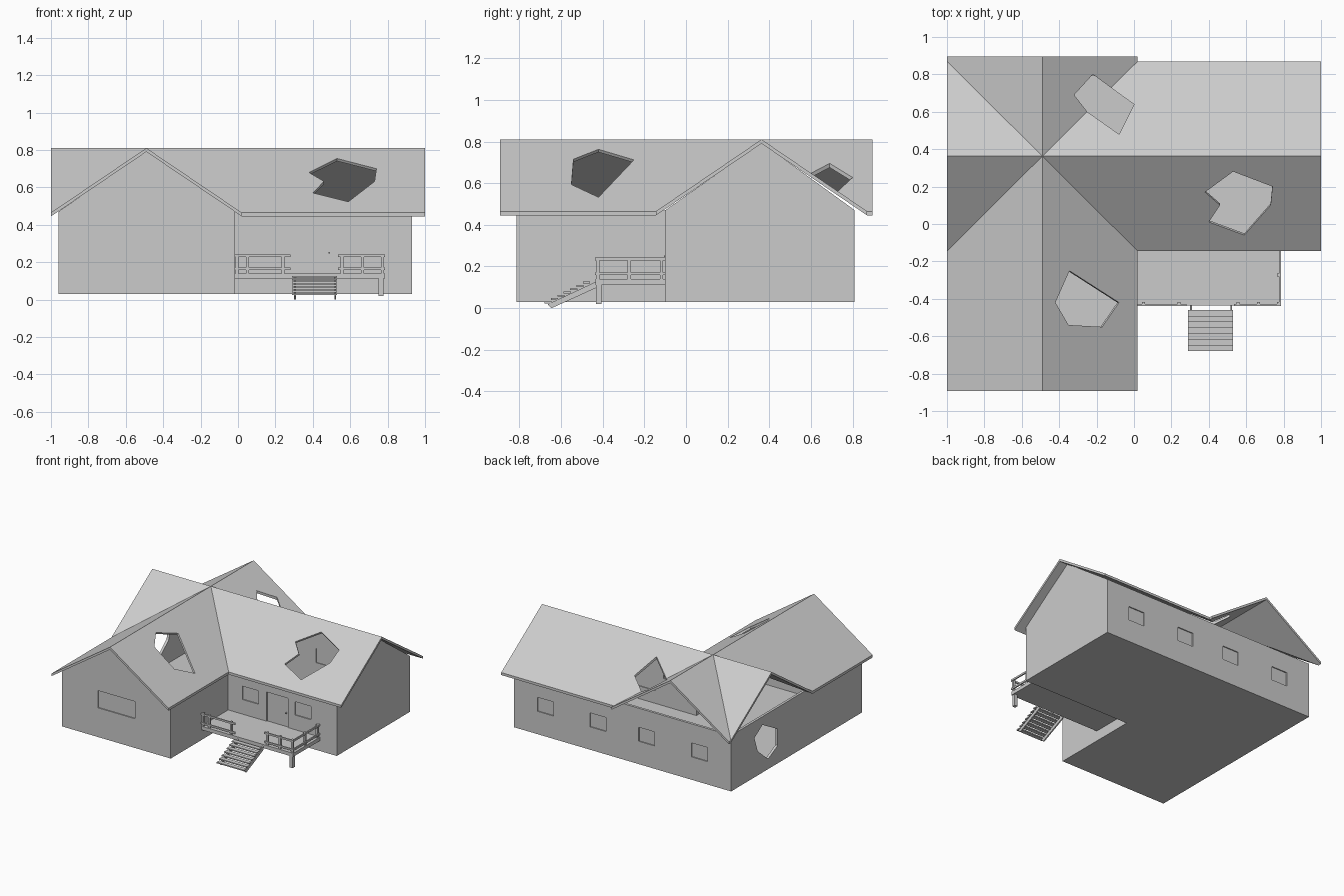
import bpy, bmesh
from mathutils import Vector

if "Cube" in bpy.data.objects:
    bpy.data.objects.remove(bpy.data.objects["Cube"])


def finish(name, bm):
    bmesh.ops.recalc_face_normals(bm, faces=bm.faces)
    me = bpy.data.meshes.new(name)
    bm.to_mesh(me)
    bm.free()
    ob = bpy.data.objects.new(name, me)
    bpy.context.collection.objects.link(ob)
    return ob


def extrude_faces(bm, vec):
    """Turn an open sheet into a solid by extruding it along vec."""
    res = bmesh.ops.extrude_face_region(bm, geom=bm.faces[:], use_keep_orig=True)
    moved = [g for g in res["geom"] if isinstance(g, bmesh.types.BMVert)]
    bmesh.ops.translate(bm, verts=moved, vec=vec)


def prism(name, pts, vec):
    bm = bmesh.new()
    bm.faces.new([bm.verts.new(p) for p in pts])
    extrude_faces(bm, vec)
    return finish(name, bm)


def box(name, x0, x1, y0, y1, z0, z1):
    return prism(name, [(x0, y0, z0), (x1, y0, z0), (x1, y1, z0), (x0, y1, z0)],
                 (0, 0, z1 - z0))


def cut(ob, cutter):
    cutter.hide_render = True
    m = ob.modifiers.new("cut", 'BOOLEAN')
    m.operation = 'DIFFERENCE'
    m.solver = 'EXACT'
    m.object = cutter
    bpy.context.view_layer.objects.active = ob
    bpy.ops.object.modifier_apply(modifier=m.name)
    bpy.data.objects.remove(cutter)


glass = bpy.data.materials.new("pane_grey")
glass.diffuse_color = (0.9, 0.9, 0.9, 1)
glass.use_nodes = True
glass.node_tree.nodes["Principled BSDF"].inputs["Base Color"].default_value = glass.diffuse_color

# Walls and floor: hollow L-shaped shell
T = 0.02
XL, XM, XR = -0.96, -0.015, 0.93
YF, YM, YB = -0.815, -0.10, 0.81
BASE, TOP = 0.03, 0.47


def l_shape(name, d, z0, z1):
    pts = [(XL + d, YF + d), (XM - d, YF + d), (XM - d, YM + d),
           (XR - d, YM + d), (XR - d, YB - d), (XL + d, YB - d)]
    return prism(name, [(x, y, z0) for x, y in pts], (0, 0, z1 - z0))


walls = l_shape("walls", 0, BASE, TOP)
cut(walls, l_shape("wall_hollow", T, BASE + 0.01, 0.7))

# Filled gables on the front and right ends; left and back stay open
RX, RY = -0.49, 0.3625
prism("front_gable", [(XL, YF, TOP), (XM, YF, TOP), (RX, YF, 0.795)], (0, T, 0))
prism("right_gable", [(XR, YM, TOP), (XR, YB, TOP), (XR, RY, 0.795)], (-T, 0, 0))


# Openings with recessed panes
def opening(name, x0, x1, z0, z1, y, inward, mat=True):
    cut(walls, box("opening", x0, x1, y - 0.04, y + 0.04, z0, z1))
    a, b = sorted((y + inward * 0.008, y + inward * 0.014))
    ob = box(name, x0, x1, a, b, z0, z1)
    if mat:
        ob.data.materials.append(glass)
    return ob


opening("front_wide_window", -0.65, -0.325, 0.26, 0.395, YF, 1)
for x in (0.11, 0.565):
    opening("porch_window", x, x + 0.14, 0.255, 0.36, YM, 1)
for x in (-0.683, -0.225, 0.198, 0.656):
    opening("back_window", x - 0.07, x + 0.07, 0.21, 0.32, YB, -1)
opening("door", 0.32, 0.505, 0.14, 0.37, YM, 1, False)
box("door_knob", 0.485, 0.493, YM - 0.006, YM + 0.01, 0.245, 0.253)

# Broken hole in the left wall
cut(walls, prism("wall_hole", [(XL - 0.05, y, z) for y, z in
    [(0.52, 0.34), (0.42, 0.405), (0.23, 0.30), (0.23, 0.17), (0.35, 0.11), (0.48, 0.22)]],
    (0.1, 0, 0)))

# Roof: two crossing gables sharing one centre point, four valleys
X0, X1, X2 = -1.0, 0.02, 1.0
Y0, Y1, Y2, Y3 = -0.893, -0.145, 0.87, 0.895
EAVE, RIDGE = 0.465, 0.81
bm = bmesh.new()
V = {k: bm.verts.new(p) for k, p in {
    "c": (RX, RY, RIDGE), "w": (X0, RY, RIDGE), "e": (X2, RY, RIDGE),
    "n": (RX, Y3, RIDGE), "s": (RX, Y0, RIDGE),
    "nw": (X0, Y2, EAVE), "ne": (X1, Y2, EAVE), "sw": (X0, Y1, EAVE), "se": (X1, Y1, EAVE),
    "nnw": (X0, Y3, EAVE), "nne": (X1, Y3, EAVE), "ssw": (X0, Y0, EAVE), "sse": (X1, Y0, EAVE),
    "ene": (X2, Y2, EAVE), "ese": (X2, Y1, EAVE)}.items()}
for f in ("c w sw", "c nw w", "c n nnw nw", "c ne nne n", "c e ene ne",
          "c se ese e", "c s sse se", "c sw ssw s"):
    bm.faces.new([V[k] for k in f.split()])
extrude_faces(bm, (0, 0, -0.02))
roof = finish("roof", bm)

# Broken holes through the roof, cut square to each slope
SLOPE = (RIDGE - EAVE) / (X1 - RX)


def roof_hole(pts, height, normal):
    n = Vector(normal).normalized() * 0.08
    cut(roof, prism("roof_hole", [Vector((x, y, height(x, y))) - n for x, y in pts], n * 2))


roof_hole([(-0.345, -0.25), (-0.08, -0.42), (-0.17, -0.55), (-0.35, -0.54), (-0.42, -0.42)],
          lambda x, y: RIDGE - SLOPE * (x - RX), (SLOPE, 0, 1))
roof_hole([(0.53, 0.28), (0.74, 0.20), (0.73, 0.10), (0.59, -0.06), (0.40, 0.01),
           (0.46, 0.10), (0.38, 0.17)],
          lambda x, y: RIDGE - SLOPE * (RY - y), (0, -SLOPE, 1))
cut(roof, prism("valley_hole", [(x, y, 0.4) for x, y in
    [(-0.32, 0.69), (-0.22, 0.80), (-0.07, 0.69), (0.0, 0.64), (-0.03, 0.58),
     (-0.08, 0.48), (-0.25, 0.60)]], (0, 0, 0.5)))

# Porch deck and its corner foot
PX, PY, DECK = 0.785, -0.435, 0.14
box("porch_deck", XM, PX, PY, YM, 0.112, DECK)
box("porch_foot", 0.752, 0.778, -0.432, -0.405, 0.02, 0.112)

# Porch railings
RAILS = (0.165, 0.2, 0.235)
for x in (-0.005, 0.05, 0.24, 0.555, 0.665, 0.772):
    box("railing_post", x - 0.008, x + 0.008, -0.432, -0.416, DECK - 0.02, 0.243)
for y in (-0.272, -0.118):
    box("railing_post", 0.764, 0.78, y - 0.008, y + 0.008, DECK - 0.02, 0.243)
for z in RAILS[::2]:
    for x0, x1 in ((XM, 0.28), (0.535, PX)):
        box("front_rail", x0, x1, -0.438, -0.428, z - 0.007, z + 0.007)
    box("side_rail", 0.776, 0.786, PY, YM, z - 0.007, z + 0.007)

# Steps: two sloping stringers with overlapping treads
for x in (0.30, 0.515):
    prism("step_stringer", [(x, -0.43, 0.128), (x, -0.43, 0.098), (x, -0.645, 0.0),
                            (x, -0.665, 0.018)], (0.01, 0, 0))
for i in range(7):
    y, z = -0.46 - 0.031 * i, 0.122 - 0.0158 * i
    box("step_tread", 0.29, 0.53, y - 0.034, y, z - 0.004, z + 0.005)
